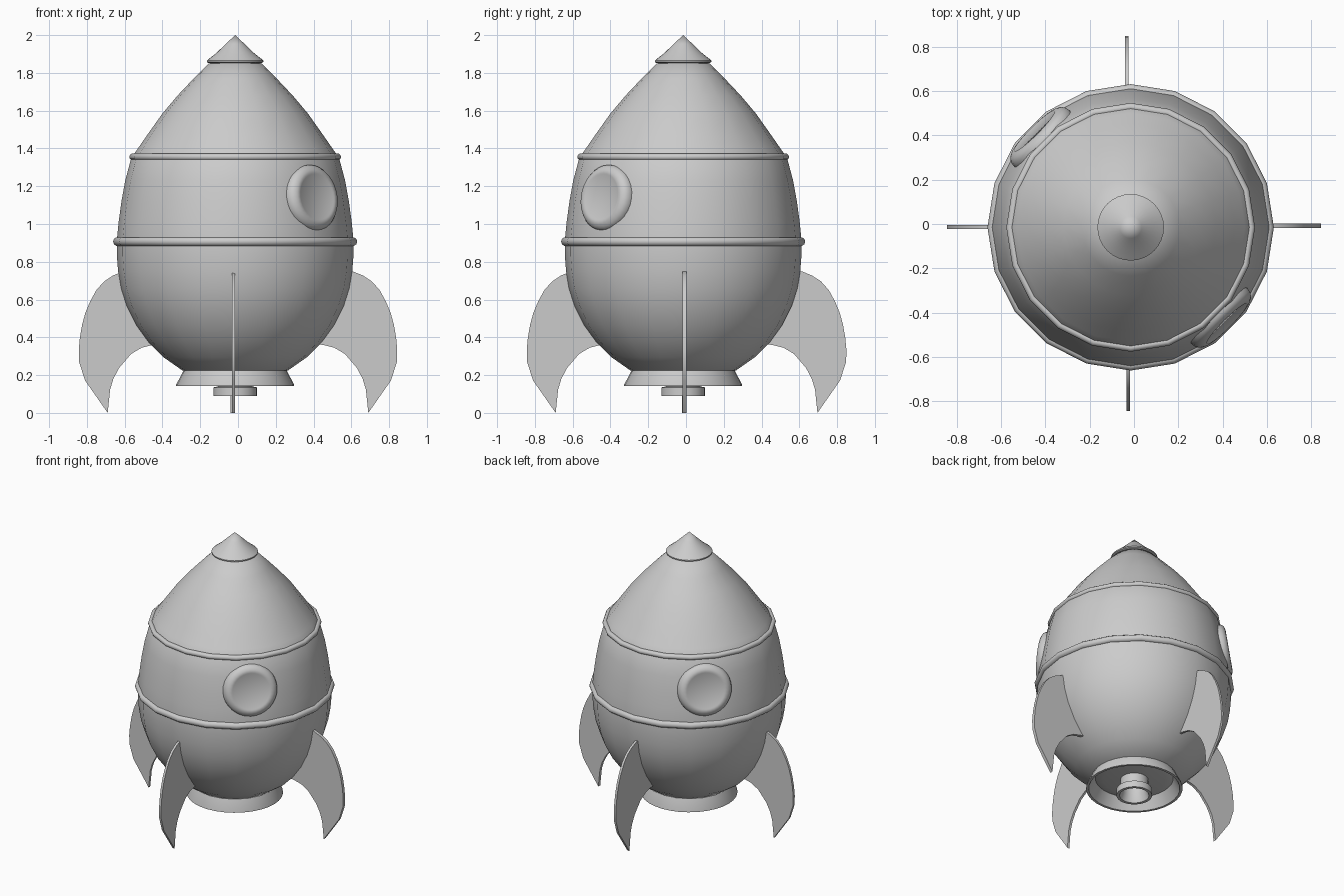
import bpy, bmesh, math
from mathutils import Matrix, Vector

if "Cube" in bpy.data.objects:
    bpy.data.objects.remove(bpy.data.objects["Cube"])

CX = CY = -0.015  # hull axis


def finish(name, bm, angle=40, recalc=True):
    bmesh.ops.remove_doubles(bm, verts=bm.verts, dist=1e-5)
    if recalc:
        bmesh.ops.recalc_face_normals(bm, faces=bm.faces)
    me = bpy.data.meshes.new(name)
    bm.to_mesh(me)
    bm.free()
    ob = bpy.data.objects.new(name, me)
    bpy.context.collection.objects.link(ob)
    bpy.ops.object.select_all(action='DESELECT')
    ob.select_set(True)
    bpy.context.view_layer.objects.active = ob
    bpy.ops.object.shade_smooth_by_angle(angle=math.radians(angle))
    return ob


def lathe(name, profile, sides, matrix=None, closed=False, angle=40):
    """Spin (radius, height) points around z, then place with matrix."""
    bm = bmesh.new()
    pts = [bm.verts.new((r, 0, z)) for r, z in profile]
    n = len(pts)
    edges = [bm.edges.new((pts[i], pts[(i + 1) % n]))
             for i in range(n if closed else n - 1)]
    bmesh.ops.spin(bm, geom=pts + edges, cent=(0, 0, 0), axis=(0, 0, 1),
                   angle=math.tau, steps=sides, use_merge=False)
    bmesh.ops.transform(bm, matrix=matrix or Matrix.Translation((CX, CY, 0)),
                        verts=bm.verts)
    return finish(name, bm, angle)


# Egg-shaped hull
lathe("hull", [(0, .205), (.2, .21), (.28, .225), (.38, .295), (.46, .375), (.525, .465),
               (.575, .565), (.605, .66), (.62, .75), (.626, .83), (.627, .91),
               (.617, 1.01), (.602, 1.12), (.582, 1.23), (.55, 1.35),
               (.515, 1.40), (.47, 1.465), (.385, 1.585), (.305, 1.68),
               (.22, 1.77), (.14, 1.85), (0, 1.87)], 20)

# Raised bands around the hull
for name, r, z, t in (("lower_band", .622, .907, .024), ("upper_band", .543, 1.355, .018)):
    circle = [(r + t * math.cos(math.tau * i / 10), z + t * math.sin(math.tau * i / 10))
              for i in range(10)]
    lathe(name, circle, 20, closed=True, angle=60)

# Nose cap
lathe("nose_cap", [(0, 1.85), (.14, 1.852), (.15, 1.857), (.15, 1.865), (.138, 1.875),
                   (.10, 1.905), (.05, 1.953), (0, 2.0)], 32)

# Hollow engine skirt and inner nozzle
lathe("engine_skirt", [(.27, .24), (.275, .22), (.312, .15), (.312, .143),
                       (.295, .143), (.25, .225)], 32, closed=True)
lathe("inner_nozzle", [(.09, .21), (.092, .14), (.115, .135), (.115, .09),
                       (.095, .09), (.078, .14), (.075, .21)], 32, closed=True)

# Two opposite portholes, leaning with the hull
for name, s in (("front_porthole", 1), ("back_porthole", -1)):
    tilt = math.radians(8.5)
    c, h = math.cos(tilt), math.sqrt(.5)
    normal = Vector((s * h * c, -s * h * c, math.sin(tilt)))
    base = Vector((CX + s * h * .52, CY - s * h * .52, 1.13))
    place = Matrix.Translation(base) @ normal.to_track_quat('Z', 'Y').to_matrix().to_4x4()
    lathe(name, [(0, 0), (.172, 0), (.178, .03), (.178, .05), (.174, .07), (.162, .085),
                 (.145, .094), (.128, .096), (.122, .093), (0, .093)], 32, place)

# Four curved fins, outline in the (outward, up) plane
OUTLINE = [(.57, .75), (.608, .749), (.662, .727), (.709, .696), (.75, .65), (.783, .59),
           (.808, .53), (.825, .468), (.837, .40), (.843, .336), (.842, .272),
           (.81, .172), (.69, .0), (.677, .124), (.66, .18), (.63, .237),
           (.566, .312), (.51, .345), (.45, .36), (.40, .365), (.46, .55)]
for name, turn, offset, thick in (("right_fin", 0, (0, -.008), .022),
                                  ("back_fin", 90, (-.033, .006), .016),
                                  ("left_fin", 180, (0, -.013), .018),
                                  ("front_fin", 270, (-.025, 0), .016)):
    bm = bmesh.new()
    face = bm.faces.new([bm.verts.new((x, -thick / 2, z)) for x, z in OUTLINE])
    ext = bmesh.ops.extrude_face_region(bm, geom=[face], use_keep_orig=True)
    bmesh.ops.translate(bm, vec=(0, thick, 0),
                        verts=[v for v in ext["geom"] if isinstance(v, bmesh.types.BMVert)])
    bmesh.ops.transform(bm, verts=bm.verts,
                        matrix=Matrix.Translation((*offset, 0)) @
                        Matrix.Rotation(math.radians(turn), 4, 'Z'))
    finish(name, bm)
